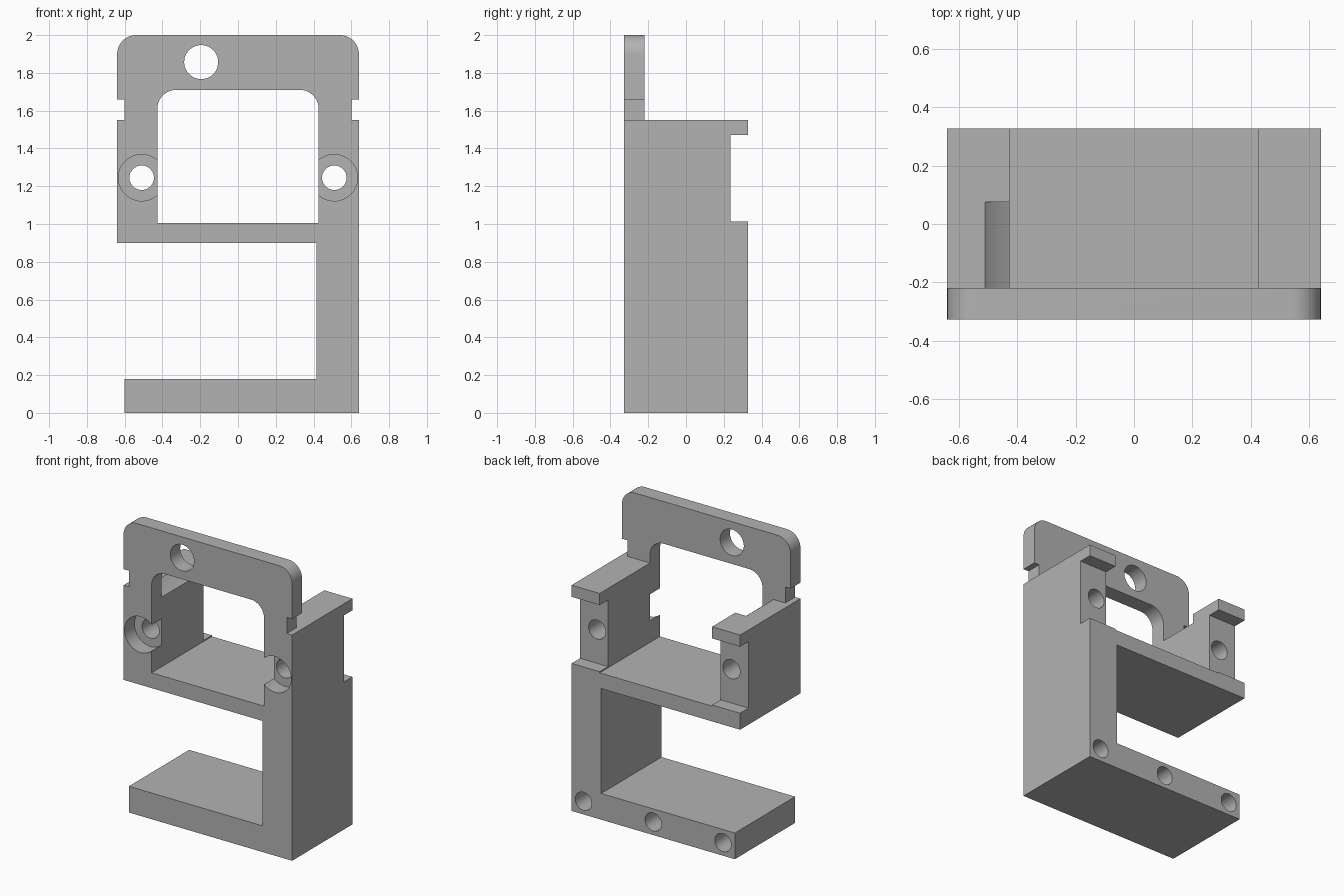
import bpy, bmesh, math

cube = bpy.data.objects.get("Cube")
if cube:
    bpy.data.objects.remove(cube, do_unlink=True)

grey = bpy.data.materials.new("plain grey")
grey.use_nodes = True
grey.diffuse_color = (0.45, 0.45, 0.45, 1)
grey.node_tree.nodes["Principled BSDF"].inputs["Base Color"].default_value = (0.45, 0.45, 0.45, 1)

FRONT, BACK, FRAME_BACK = -0.327, 0.327, -0.22
WALL_TOP, SIDE, INNER = 1.55, 0.64, 0.427


def prism(name, outline, y0, y1):
    """Extrude an (x, z) outline from y0 to y1."""
    bm = bmesh.new()
    face = bm.faces.new([bm.verts.new((x, y0, z)) for x, z in outline])
    ext = bmesh.ops.extrude_face_region(bm, geom=[face])["geom"]
    moved = [v for v in ext if isinstance(v, bmesh.types.BMVert)]
    bmesh.ops.translate(bm, verts=moved, vec=(0, y1 - y0, 0))
    bmesh.ops.recalc_face_normals(bm, faces=bm.faces)
    mesh = bpy.data.meshes.new(name)
    bm.to_mesh(mesh)
    bm.free()
    mesh.materials.append(grey)
    obj = bpy.data.objects.new(name, mesh)
    bpy.context.collection.objects.link(obj)
    return obj


def arc(cx, cz, r, start, end, steps=10):
    angles = [math.radians(start + (end - start) * i / steps) for i in range(steps + 1)]
    return [(cx + r * math.cos(a), cz + r * math.sin(a)) for a in angles]


def rect(x0, x1, z0, z1):
    return [(x0, z0), (x1, z0), (x1, z1), (x0, z1)]


def circle(cx, cz, r, sides=48):
    return arc(cx, cz, r, 0, 360, sides)[:-1]


# Whole bracket silhouette: frame, shelf, column and foot
outline = [(-0.6, 0), (SIDE, 0), (SIDE, WALL_TOP), (0.6, WALL_TOP), (0.6, 1.66), (SIDE, 1.66)]
outline += arc(0.54, 1.9, 0.1, 0, 90) + arc(-0.54, 1.9, 0.1, 90, 180)
outline += [(-SIDE, 1.66), (-0.6, 1.66), (-0.6, WALL_TOP), (-SIDE, WALL_TOP),
            (-SIDE, 0.9), (0.415, 0.9), (0.415, 0.18), (-0.6, 0.18)]
bracket = prism("bracket", outline, FRONT, BACK)


def cut(outline, y0, y1):
    cutter = prism("cutter", outline, y0, y1)
    cutter.hide_render = True
    mod = bracket.modifiers.new("cut", 'BOOLEAN')
    mod.operation = 'DIFFERENCE'
    mod.solver = 'EXACT'
    mod.object = cutter
    bpy.context.view_layer.objects.active = bracket
    bpy.ops.object.modifier_apply(modifier=mod.name)
    bpy.data.objects.remove(cutter, do_unlink=True)


# Space behind the upper frame
cut(rect(-1, 1, WALL_TOP, 2.2), FRAME_BACK, 0.5)
# Window with rounded upper corners
r = 0.1
window = [(-INNER, 1.005), (INNER, 1.005)]
window += arc(INNER - r, 1.71 - r, r, 0, 90) + arc(r - INNER, 1.71 - r, r, 90, 180)
cut(window, -0.5, 0.5)
# Recess under the rear lips
cut(rect(-1, 1, 1.013, 1.47), 0.235, 0.5)
# Frame hole and the round clearance behind it
cut(circle(-0.195, 1.857, 0.09), -0.5, 0)
cut(circle(-0.195, 1.857, 0.44, 96), FRAME_BACK, 0.075)
# Screw holes with counterbores
for x in (-0.51, 0.51):
    cut(circle(x, 1.245, 0.065), -0.5, 0.5)
    cut(circle(x, 1.245, 0.123), -0.5, FRAME_BACK)
# Blind holes along the rear of the foot
for x in (-0.51, 0.02, 0.55):
    cut(circle(x, 0.09, 0.062), 0.08, 0.5)

# Smooth curved walls, sharp edges elsewhere
bpy.ops.object.select_all(action='DESELECT')
bracket.select_set(True)
bpy.context.view_layer.objects.active = bracket
bpy.ops.object.shade_smooth_by_angle(angle=math.radians(30))
